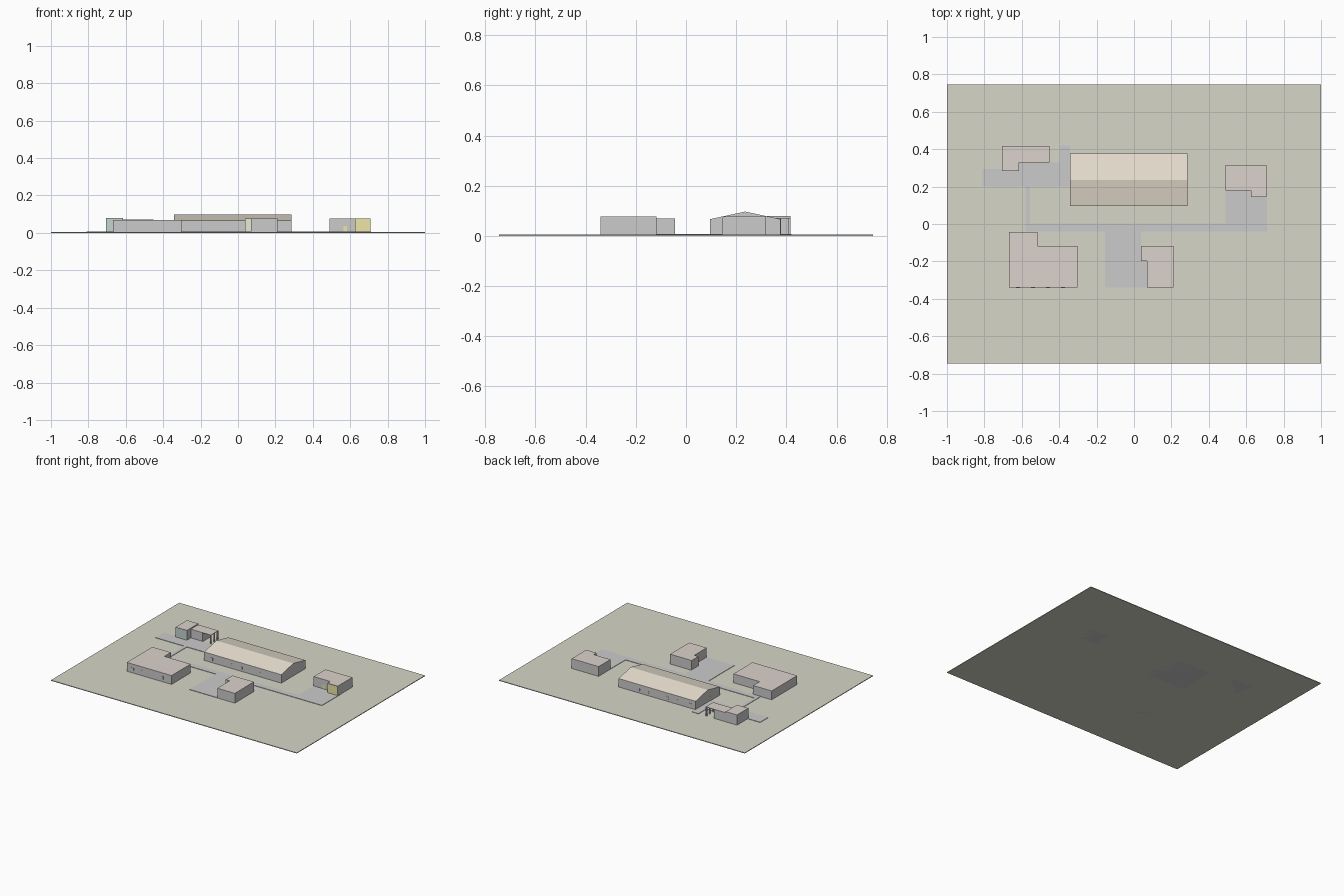
import bpy, bmesh, math

if "Cube" in bpy.data.objects:
    bpy.data.objects.remove(bpy.data.objects["Cube"])


def mat(name, r, g, b):
    m = bpy.data.materials.new(name)
    m.diffuse_color = (r, g, b, 1)
    m.use_nodes = True
    m.node_tree.nodes["Principled BSDF"].inputs["Base Color"].default_value = m.diffuse_color
    return m


EARTH = mat("earth", 0.68, 0.67, 0.58)
PAVE = mat("paving", 0.66, 0.66, 0.69)
CLAY = mat("clay_roof", 0.72, 0.65, 0.60)
SAND = mat("sand_roof", 0.80, 0.74, 0.63)
TEAL = mat("teal", 0.55, 0.66, 0.62)
YELLOW = mat("yellow", 0.85, 0.80, 0.38)
CREAM = mat("cream", 0.82, 0.82, 0.66)


def prism(name, pts, vec, material=None):
    """Extrude a closed 3D outline along a vector."""
    bm = bmesh.new()
    f = bm.faces.new([bm.verts.new(p) for p in pts])
    ext = bmesh.ops.extrude_face_region(bm, geom=[f])
    bmesh.ops.translate(bm, vec=vec, verts=[v for v in ext["geom"] if isinstance(v, bmesh.types.BMVert)])
    bmesh.ops.recalc_face_normals(bm, faces=bm.faces)
    me = bpy.data.meshes.new(name)
    bm.to_mesh(me)
    bm.free()
    ob = bpy.data.objects.new(name, me)
    bpy.context.collection.objects.link(ob)
    if material:
        me.materials.append(material)
    return ob


def slab(name, pts, z0, z1, material=None):
    return prism(name, [(x, y, z0) for x, y in pts], (0, 0, z1 - z0), material)


def box(name, x0, x1, y0, y1, z0, z1, material=None):
    return slab(name, [(x0, y0), (x1, y0), (x1, y1), (x0, y1)], z0, z1, material)


def building(name, pts, top):
    slab(name + "_walls", pts, 0, top - 0.003)
    slab(name + "_roof", pts, top - 0.003, top, CLAY)


def disc_y(name, x, y, z, r):
    """Round window frame on a wall that faces along y."""
    n = 16
    pts = [(x + r * math.cos(2 * math.pi * i / n), y - 0.001, z + r * math.sin(2 * math.pi * i / n)) for i in range(n)]
    prism(name, pts, (0, 0.002, 0))


def window_row(name, xs, y, z0, z1, w):
    for x in xs:
        box(name, x - w / 2, x + w / 2, y - 0.001, y + 0.001, z0, z1)


# ground and paving
box("ground", -1, 1, -0.745, 0.745, 0, 0.005, EARTH)
slab("west_court", [(-0.81, 0.20), (-0.342, 0.20), (-0.342, 0.42), (-0.396, 0.42), (-0.396, 0.33),
                    (-0.615, 0.33), (-0.615, 0.295), (-0.81, 0.295)], 0.001, 0.008, PAVE)
slab("main_path", [(-0.58, 0.20), (-0.58, -0.04), (-0.155, -0.04), (-0.155, -0.34), (0.07, -0.34),
                   (0.07, -0.195), (0.037, -0.195), (0.037, -0.04), (0.711, -0.04), (0.711, 0.18),
                   (0.49, 0.18), (0.49, 0.003), (-0.556, 0.003), (-0.556, 0.20)], 0.001, 0.008, PAVE)

# gabled main hall
X0, X1, Y0, Y1, YR = -0.342, 0.285, 0.096, 0.376, 0.236
EAVE, RIDGE, T = 0.067, 0.097, 0.003
prism("hall_walls", [(X0, Y0, 0), (X0, Y1, 0), (X0, Y1, EAVE - T), (X0, YR, RIDGE - T), (X0, Y0, EAVE - T)],
      (X1 - X0, 0, 0))
prism("hall_roof", [(X0, Y0, EAVE - T), (X0, YR, RIDGE - T), (X0, Y1, EAVE - T),
                    (X0, Y1, EAVE), (X0, YR, RIDGE), (X0, Y0, EAVE)], (X1 - X0, 0, 0), SAND)
window_row("hall_front_window", [-0.28, -0.12, -0.04, 0.12, 0.22], Y0, 0.02, 0.04, 0.015)
window_row("hall_back_window", [-0.3, -0.2, 0.12, 0.19], Y1, 0.02, 0.04, 0.015)
disc_y("hall_round_window", -0.2, Y0, 0.03, 0.012)
for x in (-0.11, 0.05):
    disc_y("hall_round_window", x, Y1, 0.03, 0.012)
box("hall_gable_door", X0 - 0.001, X0 + 0.001, 0.185, 0.215, 0.005, 0.04)

# north-west house with open porch at its east end
building("porch_house", [(-0.707, 0.286), (-0.615, 0.286), (-0.615, 0.417), (-0.707, 0.417)], 0.08)
box("porch_room", -0.615, -0.52, 0.33, 0.417, 0, 0.069)
box("porch_roof", -0.615, -0.452, 0.33, 0.417, 0.069, 0.072, CLAY)
box("teal_front", -0.707, -0.615, 0.284, 0.286, 0, 0.078, TEAL)
for x, y in [(-0.456, 0.334), (-0.456, 0.413), (-0.456, 0.374)]:
    box("porch_post", x - 0.004, x + 0.004, y - 0.004, y + 0.004, 0, 0.069)

# south-west L-shaped house
building("west_house", [(-0.667, -0.34), (-0.303, -0.34), (-0.303, -0.118), (-0.516, -0.118),
                        (-0.516, -0.043), (-0.667, -0.043)], 0.07)
window_row("west_house_window", [-0.62, -0.54, -0.46, -0.38], -0.34, 0.025, 0.045, 0.02)

# south house with cream panel
building("south_house", [(0.07, -0.34), (0.212, -0.34), (0.212, -0.118), (0.037, -0.118),
                         (0.037, -0.197), (0.07, -0.197)], 0.077)
box("cream_front", 0.037, 0.07, -0.199, -0.197, 0, 0.074, CREAM)

# east house with yellow panel and door
building("east_house", [(0.49, 0.179), (0.626, 0.179), (0.626, 0.147), (0.709, 0.147),
                        (0.709, 0.316), (0.49, 0.316)], 0.077)
box("yellow_front", 0.626, 0.709, 0.145, 0.147, 0, 0.074, YELLOW)
box("east_house_door", 0.565, 0.582, 0.178, 0.18, 0.005, 0.038, YELLOW)
